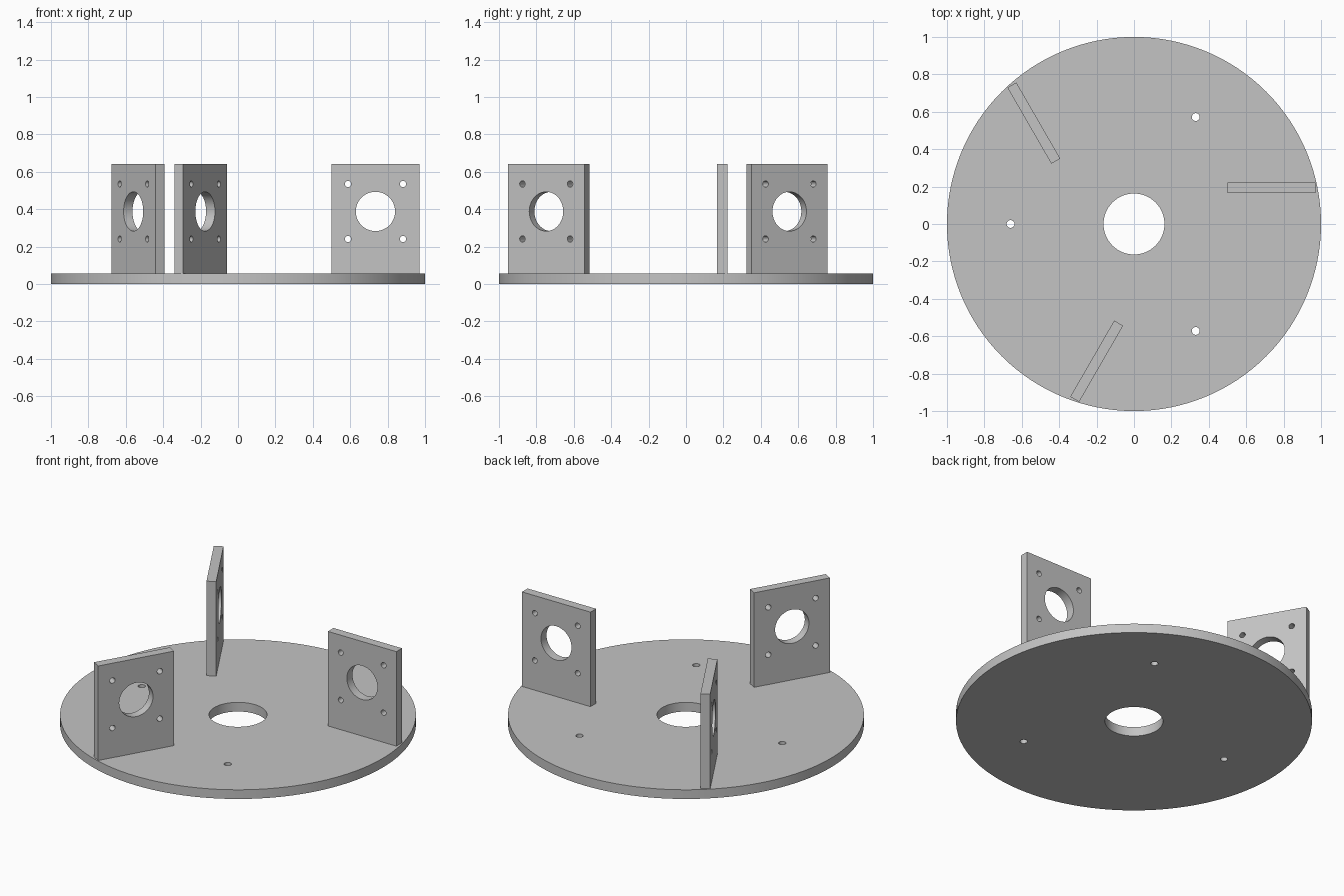
import bpy
from math import radians, cos, sin

cube = bpy.data.objects.get("Cube")
if cube:
    bpy.data.objects.remove(cube, do_unlink=True)

grey = bpy.data.materials.new("light grey")
grey.use_nodes = True
colour = (0.55, 0.55, 0.55, 1)
grey.diffuse_color = colour
grey.node_tree.nodes["Principled BSDF"].inputs["Base Color"].default_value = colour

BASE_TOP = 0.057
PLATE_TOP = 0.643


def cylinder(name, radius, depth, location, sides=48, rotation=(0, 0, 0)):
    bpy.ops.mesh.primitive_cylinder_add(vertices=sides, radius=radius, depth=depth,
                                        location=location, rotation=rotation)
    obj = bpy.context.object
    obj.name = name
    obj.data.materials.append(grey)
    return obj


def drill(target, cutters):
    """Cut every cutter out of the target, then remove the cutters."""
    for cutter in cutters:
        mod = target.modifiers.new("hole", 'BOOLEAN')
        mod.operation = 'DIFFERENCE'
        mod.solver = 'EXACT'
        mod.object = cutter
    bpy.ops.object.select_all(action='DESELECT')
    target.select_set(True)
    bpy.context.view_layer.objects.active = target
    for mod in list(target.modifiers):
        bpy.ops.object.modifier_apply(modifier=mod.name)
    for cutter in cutters:
        bpy.data.objects.remove(cutter, do_unlink=True)
    bpy.ops.object.shade_smooth_by_angle(angle=radians(30))


# Round base with a central opening and three small mounting holes
base = cylinder("round_base", 1, BASE_TOP, (0, 0, BASE_TOP / 2), sides=128)
holes = [cylinder("centre_cutter", 0.163, 0.3, (0, 0, 0), sides=64)]
for angle in (60, 180, 300):
    a = radians(angle)
    holes.append(cylinder("mount_cutter", 0.021, 0.3,
                          (0.66 * cos(a), 0.66 * sin(a), 0), sides=24))
drill(base, holes)

# Upright motor plate: one large bore and four bolt holes
X, Y, Z = 0.735, 0.194, 0.388
height = PLATE_TOP - BASE_TOP
bpy.ops.mesh.primitive_cube_add(size=1, location=(X, Y, BASE_TOP + height / 2))
plate = bpy.context.object
plate.name = "upright_plate_1"
plate.scale = (0.47, 0.055, height)
bpy.ops.object.transform_apply(location=True, rotation=True, scale=True)
plate.data.materials.append(grey)
sideways = (radians(90), 0, 0)
holes = [cylinder("bore_cutter", 0.105, 0.3, (X, Y, Z), rotation=sideways)]
for sx in (-1, 1):
    for sz in (-1, 1):
        holes.append(cylinder("bolt_cutter", 0.017, 0.3,
                              (X + sx * 0.147, Y, Z + sz * 0.147),
                              sides=24, rotation=sideways))
drill(plate, holes)

# Repeat the plate every third of a turn around the base
for i in (1, 2):
    copy = plate.copy()
    copy.name = f"upright_plate_{i + 1}"
    copy.rotation_euler.z = radians(120 * i)
    bpy.context.collection.objects.link(copy)
